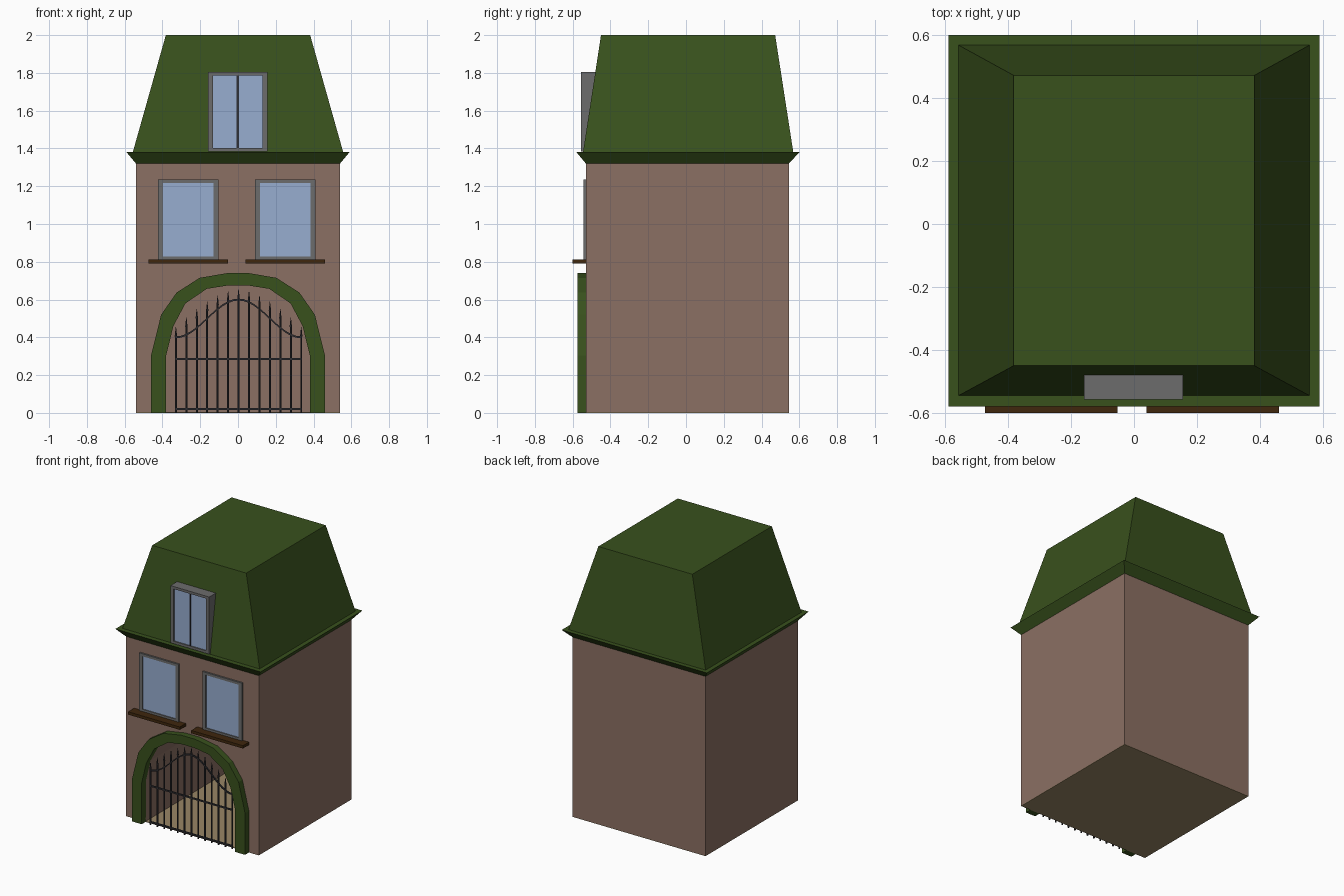
import bpy, bmesh, math
from mathutils import Matrix

if "Cube" in bpy.data.objects:
    bpy.data.objects.remove(bpy.data.objects["Cube"])


def material(name, rgb):
    m = bpy.data.materials.new(name)
    m.diffuse_color = (*rgb, 1)
    m.use_nodes = True
    m.node_tree.nodes["Principled BSDF"].inputs["Base Color"].default_value = m.diffuse_color
    return m


BRICK = material("brick", (0.26, 0.16, 0.125))
GREEN = material("green_slate", (0.04, 0.082, 0.012))
GLASS = material("glass", (0.31, 0.42, 0.63))
FRAME = material("frame_grey", (0.15, 0.15, 0.15))
SILL = material("dark_wood", (0.05, 0.02, 0.004))
IRON = material("iron", (0.03, 0.03, 0.035))
FLOOR = material("floor_beige", (0.32, 0.24, 0.13))


def finish(bm, name, mat):
    bmesh.ops.recalc_face_normals(bm, faces=bm.faces)
    me = bpy.data.meshes.new(name)
    bm.to_mesh(me)
    bm.free()
    me.materials.append(mat)
    ob = bpy.data.objects.new(name, me)
    bpy.context.collection.objects.link(ob)
    return ob


def add_box(bm, x0, x1, y0, y1, z0, z1):
    bmesh.ops.create_cube(bm, size=1, matrix=Matrix.Translation(
        ((x0 + x1) / 2, (y0 + y1) / 2, (z0 + z1) / 2)) @ Matrix.Diagonal((x1 - x0, y1 - y0, z1 - z0, 1)))


def boxes(name, mat, *dims):
    bm = bmesh.new()
    for d in dims:
        add_box(bm, *d)
    return finish(bm, name, mat)


def frustum(name, mat, low, high):
    """low/high: x half-width, y front, y back, z"""
    bm = bmesh.new()
    rings = [[bm.verts.new(p) for p in ((-w, a, z), (w, a, z), (w, b, z), (-w, b, z))]
             for w, a, b, z in (low, high)]
    bm.faces.new(rings[0])
    bm.faces.new(rings[1])
    for i in range(4):
        j = (i + 1) % 4
        bm.faces.new((rings[0][i], rings[0][j], rings[1][j], rings[1][i]))
    return finish(bm, name, mat)


def mirrored(half):
    return half + [(-x, z) for x, z in reversed(half)]


# Arch outlines, left half mirrored to the right
outer = mirrored([(-.46, 0), (-.46, .305), (-.407, .52), (-.325, .637), (-.203, .715), (-.057, .74)])
inner = mirrored([(-.38, 0), (-.38, .305), (-.342, .46), (-.278, .58), (-.165, .657), (-.05, .675)])

# Body with arched passage
body = boxes("walls", BRICK, (-.54, .54, -.53, .545, .004, 1.32))
bm = bmesh.new()
face = bm.faces.new([bm.verts.new((x, -.7, z if z else -.1)) for x, z in inner])
ext = bmesh.ops.extrude_face_region(bm, geom=[face])
bmesh.ops.translate(bm, vec=(0, 1.235, 0), verts=[v for v in ext["geom"] if isinstance(v, bmesh.types.BMVert)])
cutter = finish(bm, "passage_cutter", BRICK)
cutter.hide_render = True
cutter.hide_viewport = True
cut = body.modifiers.new("passage", "BOOLEAN")
cut.operation = "DIFFERENCE"
cut.solver = "EXACT"
cut.object = cutter
boxes("floor", FLOOR, (-.54, .54, -.53, .545, 0, .004))

# Arch surround
bm = bmesh.new()
rows = [[bm.verts.new((x, y, z)) for x, z in line]
        for line, y in ((outer, -.575), (inner, -.575), (inner, -.525), (outer, -.525))]
for i in range(len(outer) - 1):
    for r in range(4):
        a, b = rows[r], rows[(r + 1) % 4]
        bm.faces.new((a[i], a[i + 1], b[i + 1], b[i]))
for i in (0, -1):
    bm.faces.new([r[i] for r in rows])
finish(bm, "arch_surround", GREEN)

# Cornice and mansard roof
frustum("cornice", GREEN, (.54, -.53, .545, 1.32), (.59, -.58, .60, 1.38))
frustum("roof", GREEN, (.557, -.545, .568, 1.38), (.382, -.45, .472, 2.0))


def window(name, x0, x1, z0, z1, y0, y1, t, recess):
    boxes(name + "_frame", FRAME,
          (x0, x0 + t, y0, y1, z0, z1), (x1 - t, x1, y0, y1, z0, z1),
          (x0 + t, x1 - t, y0, y1, z0, z0 + t * .7), (x0 + t, x1 - t, y0, y1, z1 - t * .7, z1))
    boxes(name + "_glass", GLASS, (x0 + t, x1 - t, y0 + recess, y1, z0 + t * .7, z1 - t * .7))


# First floor windows with sills
for side, cx in (("left", -.263), ("right", .25)):
    window(side + "_window", cx - .16, cx + .16, .808, 1.235, -.542, -.525, .027, .007)
    boxes(side + "_sill", SILL, (cx - .21, cx + .21, -.60, -.525, .79, .811))

# Dormer
window("dormer", -.159, .156, 1.385, 1.805, -.557, -.478, .026, .008)
boxes("dormer_mullion", IRON, (-.007, .004, -.554, -.54, 1.403, 1.787))

# Gate: spiked bars, two straight rails and a bell-shaped rail
bm = bmesh.new()
GY = -.545


def bell(x):
    return .5 + .5 * math.cos(math.pi * x / .332)


for i in range(-6, 7):
    x = .003 + i * .0553
    top = .655 - .2 * (abs(i) / 6) ** 1.6
    for r0, r1, a, b in ((.006, .006, 0, top - .05), (.0075, .001, top - .05, top)):
        bmesh.ops.create_cone(bm, cap_ends=True, segments=6, radius1=r0, radius2=r1, depth=b - a,
                              matrix=Matrix.Translation((x, GY, (a + b) / 2)))
for z in (.02, .285):
    add_box(bm, -.332, .337, GY - .005, GY + .005, z - .005, z + .005)
rings = []
for k in range(25):
    x = -.332 + k * .664 / 24
    z = .4 + .2 * bell(x)
    rings.append([bm.verts.new((x + .003, GY + dy, z + dz))
                  for dy, dz in ((-.005, -.005), (.005, -.005), (.005, .005), (-.005, .005))])
for a, b in zip(rings, rings[1:]):
    for i in range(4):
        j = (i + 1) % 4
        bm.faces.new((a[i], a[j], b[j], b[i]))
bm.faces.new(rings[0])
bm.faces.new(rings[-1])
finish(bm, "gate", IRON)
